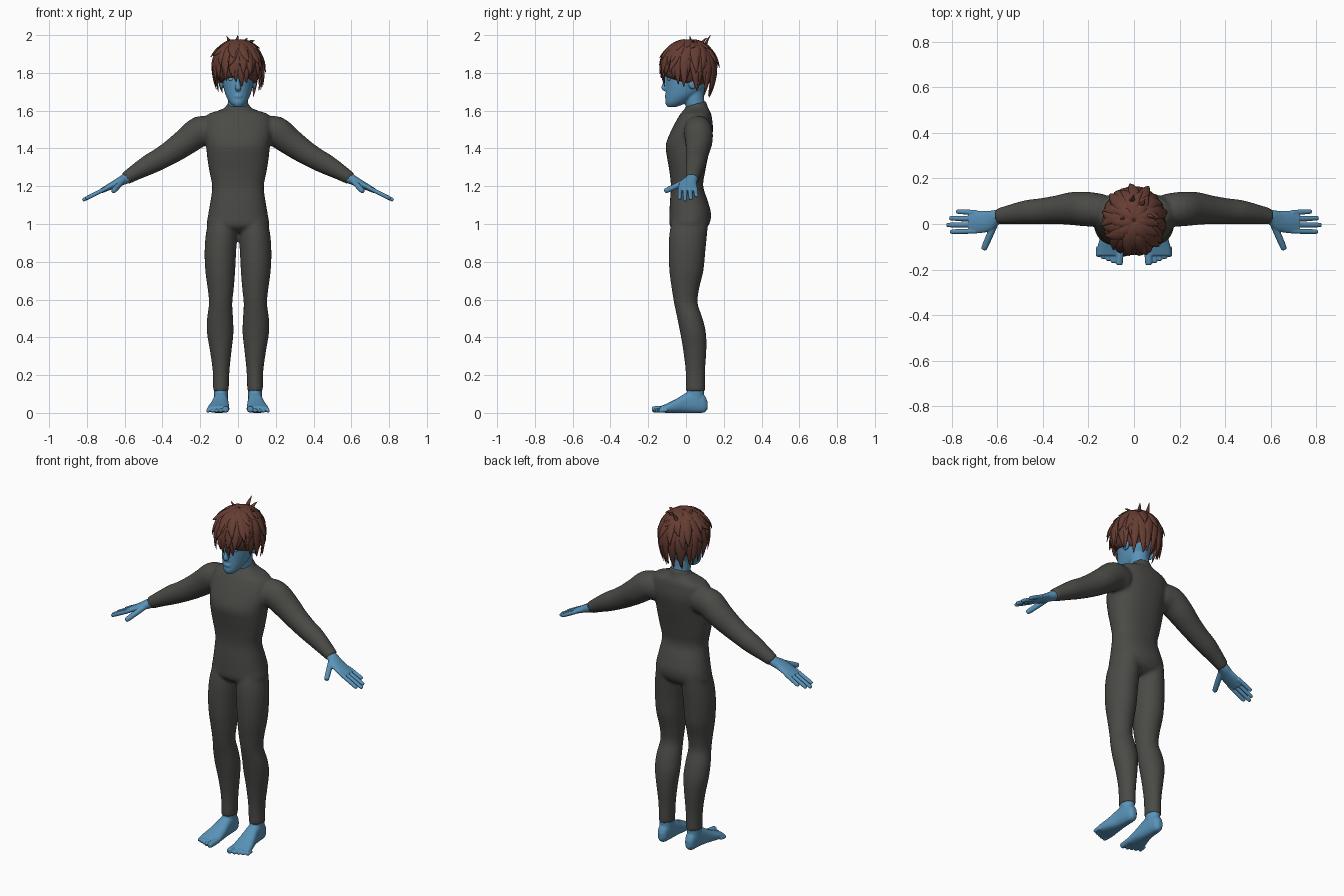
import bpy, bmesh, math, random
from mathutils import Vector, Matrix

random.seed(4)
cube = bpy.data.objects.get("Cube")
if cube:
    bpy.data.objects.remove(cube, do_unlink=True)

X, Y, Z = Vector((1, 0, 0)), Vector((0, 1, 0)), Vector((0, 0, 1))


def material(name, color):
    mat = bpy.data.materials.new(name)
    mat.use_nodes = True
    rgba = (*color, 1)
    mat.diffuse_color = rgba
    mat.node_tree.nodes["Principled BSDF"].inputs["Base Color"].default_value = rgba
    return mat


suit_grey = material("suit grey", (0.068, 0.068, 0.062))
skin_blue = material("skin blue", (0.1, 0.29, 0.48))
hair_brown = material("hair brown", (0.13, 0.046, 0.032))
eye_pale = material("eye pale blue", (0.25, 0.45, 0.6))


def resample(rows, steps=4):
    """Catmull-Rom interpolation through rows of numbers."""
    out, last = [], len(rows) - 1
    for i in range(last):
        a, b, c, d = (rows[min(max(i + k, 0), last)] for k in (-1, 0, 1, 2))
        for s in range(steps):
            t = s / steps
            out.append([q + t / 2 * (r - p + t * (2 * p - 5 * q + 4 * r - w + t * (3 * (q - r) + w - p)))
                        for p, q, r, w in zip(a, b, c, d)])
    return out + [list(rows[last])]


def skin_rings(bm, rings, sides, power=1.0):
    """Bridge rings of (center, half axis u, half axis v) into a closed tube."""
    def curve(value):
        return math.copysign(abs(value) ** power, value)
    loops = []
    for center, u, v in rings:
        angles = [math.tau * k / sides for k in range(sides)]
        loops.append([bm.verts.new(center + u * curve(math.cos(a)) + v * curve(math.sin(a))) for a in angles])
    for low, high in zip(loops, loops[1:]):
        for k in range(sides):
            j = (k + 1) % sides
            bm.faces.new((low[k], low[j], high[j], high[k]))
    bm.faces.new(loops[0][::-1])
    bm.faces.new(loops[-1])


def stack(bm, rows, axis, u, v, power=0.88):
    """Rows of (position on axis, u min, u max, v min, v max)."""
    rings = [(axis * h + u * (a + b) / 2 + v * (c + d) / 2, u * (b - a) / 2, v * (d - c) / 2)
             for h, a, b, c, d in resample(rows)]
    skin_rings(bm, rings, 32, power)


def tube(bm, rows, ref, sides=20, steps=4):
    """Rows of (x, y, z, radius along ref, radius across)."""
    rows = resample(rows, steps)
    points = [Vector(r[:3]) for r in rows]
    rings = []
    for i, row in enumerate(rows):
        t = (points[min(i + 1, len(rows) - 1)] - points[max(i - 1, 0)]).normalized()
        u = (ref - t * ref.dot(t)).normalized()
        rings.append((points[i], u * row[3], t.cross(u) * row[4]))
    skin_rings(bm, rings, sides)


def digit(bm, start, tip, radius, ref):
    knuckle = start.lerp(tip, 0.88)
    tube(bm, [(*start, radius, radius), (*knuckle, radius * 0.92, radius * 0.92),
              (*tip, radius * 0.5, radius * 0.5)], ref, 12)


def ball(bm, center, size):
    matrix = Matrix.Translation(center) @ Matrix.Diagonal((*size, 1))
    return bmesh.ops.create_uvsphere(bm, u_segments=28, v_segments=18, radius=1, matrix=matrix)["verts"]


def mirror_copy(bm):
    copy = bmesh.ops.duplicate(bm, geom=bm.verts[:] + bm.edges[:] + bm.faces[:])["geom"]
    for item in copy:
        if isinstance(item, bmesh.types.BMVert):
            item.co.x *= -1


def finish(name, bm, mat, voxel=0, rounds=0):
    """Make the object, fusing overlapping volumes when a voxel size is given."""
    bmesh.ops.recalc_face_normals(bm, faces=bm.faces[:])
    mesh = bpy.data.meshes.new(name)
    bm.to_mesh(mesh)
    obj = bpy.data.objects.new(name, mesh)
    bpy.context.scene.collection.objects.link(obj)
    if voxel:
        fuse = obj.modifiers.new("fuse", 'REMESH')
        fuse.mode, fuse.voxel_size = 'VOXEL', voxel
        relax = obj.modifiers.new("relax", 'SMOOTH')
        relax.factor, relax.iterations = 0.5, rounds
        graph = bpy.context.evaluated_depsgraph_get()
        obj.data = bpy.data.meshes.new_from_object(obj.evaluated_get(graph))
        obj.modifiers.clear()
    obj.data.materials.clear()
    obj.data.materials.append(mat)
    for face in obj.data.polygons:
        face.use_smooth = True


def finish_pair(name, bm, mat, voxel=0, rounds=0):
    finish("left_" + name, bm, mat, voxel, rounds)
    for vert in bm.verts:
        vert.co.x *= -1
    finish("right_" + name, bm, mat, voxel, rounds)


# Bodysuit: legs and arms on one side, mirrored, then torso and collar
bm = bmesh.new()
stack(bm, [(1.04, .01, .15, -.07, .12), (.95, .005, .17, -.088, .112), (.85, .01, .177, -.092, .102),
           (.75, .015, .173, -.088, .092), (.66, .022, .161, -.076, .07), (.58, .03, .154, -.063, .062),
           (.5, .026, .164, -.046, .088), (.42, .024, .164, -.03, .106), (.33, .034, .149, -.015, .108),
           (.22, .045, .134, -.002, .101), (.115, .049, .132, -.001, .101)], Z, X, Y, 1)
tube(bm, [(.13, .06, 1.49, .07, .075), (.2, .065, 1.49, .076, .081), (.27, .068, 1.44, .073, .073),
          (.34, .062, 1.39, .063, .065), (.41, .056, 1.347, .057, .058), (.47, .052, 1.315, .053, .054),
          (.54, .042, 1.275, .044, .043), (.597, .034, 1.24, .035, .034)], Y, 28)
mirror_copy(bm)
torso = [(1.615, .07, 0, .115), (1.6, .105, -.015, .125), (1.575, .165, -.035, .135), (1.5, .183, -.076, .143),
         (1.42, .17, -.107, .131), (1.35, .163, -.1, .116), (1.28, .152, -.088, .102), (1.2, .137, -.08, .091),
         (1.12, .146, -.085, .116), (1.05, .158, -.088, .133), (.99, .163, -.085, .118), (.955, .12, -.045, .07)]
stack(bm, [(z, -w, w, front, back) for z, w, front, back in torso], Z, X, Y)
tube(bm, [(0, .075, 1.54, .08, .06), (0, .063, 1.59, .066, .059), (0, .05, 1.637, .059, .058)], X, 28)
finish("bodysuit", bm, suit_grey, 0.009, 5)

# Feet with five toes
bm = bmesh.new()
stack(bm, [(.114, .078, .104, .02, .06), (.095, .062, .118, .002, .095), (.05, .055, .126, 0, .12),
           (0, .052, .132, 0, .105), (-.05, .048, .146, 0, .075), (-.1, .046, .16, 0, .05),
           (-.138, .05, .162, .003, .034)], Y, X, Z, 0.8)
tube(bm, [(.09, .05, .05, .036, .046), (.09, .05, .14, .037, .046)], X)
for i in range(5):
    radius = 0.018 if i == 0 else 0.0125 - i * 0.0005
    x = 0.063 if i == 0 else 0.067 + i * 0.0225
    digit(bm, Vector((x, -0.1, radius + 0.004)), Vector((x + 0.002, -0.18 + 0.009 * i, radius)), radius, X)
finish_pair("foot", bm, skin_blue, 0.004, 3)

# Hands: palm, four fingers and a thumb in a frame sloping down the arm
along, up = Vector((.894, 0, -.449)), Vector((.449, 0, .894))


def hand_point(a, b, c=0.0):
    return Vector((.585, 0, 1.245)) + along * a + Y * b + up * c


bm = bmesh.new()
palm = [(-.02, .034, .031, .03), (.02, .03, .033, .027), (.06, .014, .045, .022),
        (.11, .009, .05, .017), (.155, .009, .048, .013)]
tube(bm, [(*hand_point(a, b), wide, thick) for a, b, wide, thick in palm], Y)
for i, tip in enumerate((.248, .266, .252, .218)):
    side = -.031 + i * .027
    digit(bm, hand_point(.12, side), hand_point(tip, side * 1.1), .0115, Y)
digit(bm, hand_point(.03, .005, -.004), hand_point(.1, -.112, -.03), .0155, along)
finish_pair("hand", bm, skin_blue, 0.003, 3)

# Head with neck, ears, nose and lips
bm = bmesh.new()
ball(bm, (.087, .035, 1.748), (.012, .024, .034))
mirror_copy(bm)
skull = [(1.62, .02, -.098, -.05), (1.64, .042, -.109, 0), (1.67, .06, -.108, .05), (1.7, .071, -.107, .09),
         (1.74, .08, -.106, .12), (1.78, .085, -.106, .135), (1.84, .088, -.11, .14), (1.9, .08, -.095, .13),
         (1.95, .05, -.05, .09)]
stack(bm, [(z, -w, w, front, back) for z, w, front, back in skull], Z, X, Y, 1)
tube(bm, [(0, .065, 1.58, .052, .052), (0, .045, 1.65, .053, .052), (0, .04, 1.74, .056, .056)], X)
tube(bm, [(0, -.1, 1.785, .008, .01), (0, -.111, 1.745, .01, .012), (0, -.117, 1.72, .016, .013),
          (0, -.104, 1.707, .012, .006)], X)
for z in (1.672, 1.681):
    ball(bm, (0, -.103, z), (.022, .01, .005))
finish("head", bm, skin_blue, 0.0045, 3)

# Eyes and brows
bm = bmesh.new()
ball(bm, (.036, -.088, 1.767), (.017, .011, .008))
finish_pair("eye", bm, eye_pale)
bm = bmesh.new()
tube(bm, [(.014, -.105, 1.782, .002, .003), (.036, -.1, 1.788, .003, .004), (.06, -.084, 1.783, .002, .002)], Z, 8)
finish_pair("brow", bm, hair_brown)

# Hair: a cap cut along the hairline, covered with tapered locks
bm = bmesh.new()
for vert in ball(bm, (0, .015, 1.835), (.125, .137, .133)):
    vert.co.z = max(vert.co.z, 1.748 - 0.28 * vert.co.y)


def scalp(azimuth, polar, lift):
    """Point over the cap; past the equator the hair hangs nearly straight."""
    over = max(polar - math.pi / 2, 0)
    spread = 1 - 0.25 * over ** 2 if over else math.sin(polar)
    height = -over if over else math.cos(polar)
    return Vector((math.cos(azimuth) * spread * (.125 + lift), .015 + math.sin(azimuth) * spread * (.137 + lift),
                   1.835 + height * (.133 + lift)))


def lock(azimuth, start, end, width, flick, swirl):
    rows = []
    for t, size in ((0, .5), (.25, .95), (.5, 1), (.75, .75), (.92, .35), (1, .06)):
        p = scalp(azimuth + swirl * t * t, math.radians(start + (end - start) * t), .004 + flick * t ** 3)
        rows.append((*p, width * size, width * size * 0.38))
    tube(bm, rows, Vector((-math.sin(azimuth), math.cos(azimuth), 0)), 8, 2)


def jitter(amount):
    return random.uniform(-amount, amount)


for i in range(30):
    azimuth = math.tau * (i + jitter(.3)) / 30
    back = math.sin(azimuth)
    drop = 45 + back * (15 if back > 0 else 27) + jitter(5)
    lock(azimuth, 30, 90 + drop, .025, random.uniform(.004, .022), jitter(.25))
for i in range(22):
    lock(math.tau * (i + jitter(.3)) / 22, 12, 88 + jitter(18), .027, random.uniform(.01, .026), jitter(.4))
for i in range(11):
    lock(math.tau * (i + jitter(.3)) / 11, 2, 52 + jitter(10), .026, random.uniform(.006, .018), jitter(.5))
# Long central fringe
for azimuth, end in ((-1.75, 122), (-1.5, 132), (-1.3, 124)):
    lock(azimuth, 25, end, .027, .008, .1)
# Tufts standing up from the crown
for x, y, dx, dy, top in ((-.04, .03, -.02, -.01, 1.995), (.03, .08, .02, .03, 1.985),
                          (-.01, .1, .01, .03, 2.0), (.06, .04, .03, -.01, 1.97)):
    tube(bm, [(x, y, 1.93, .016, .01), (x + dx * .3, y + dy * .3, 1.965, .011, .007),
              (x + dx, y + dy, top, .001, .001)], X, 8)
finish("hair", bm, hair_brown)
